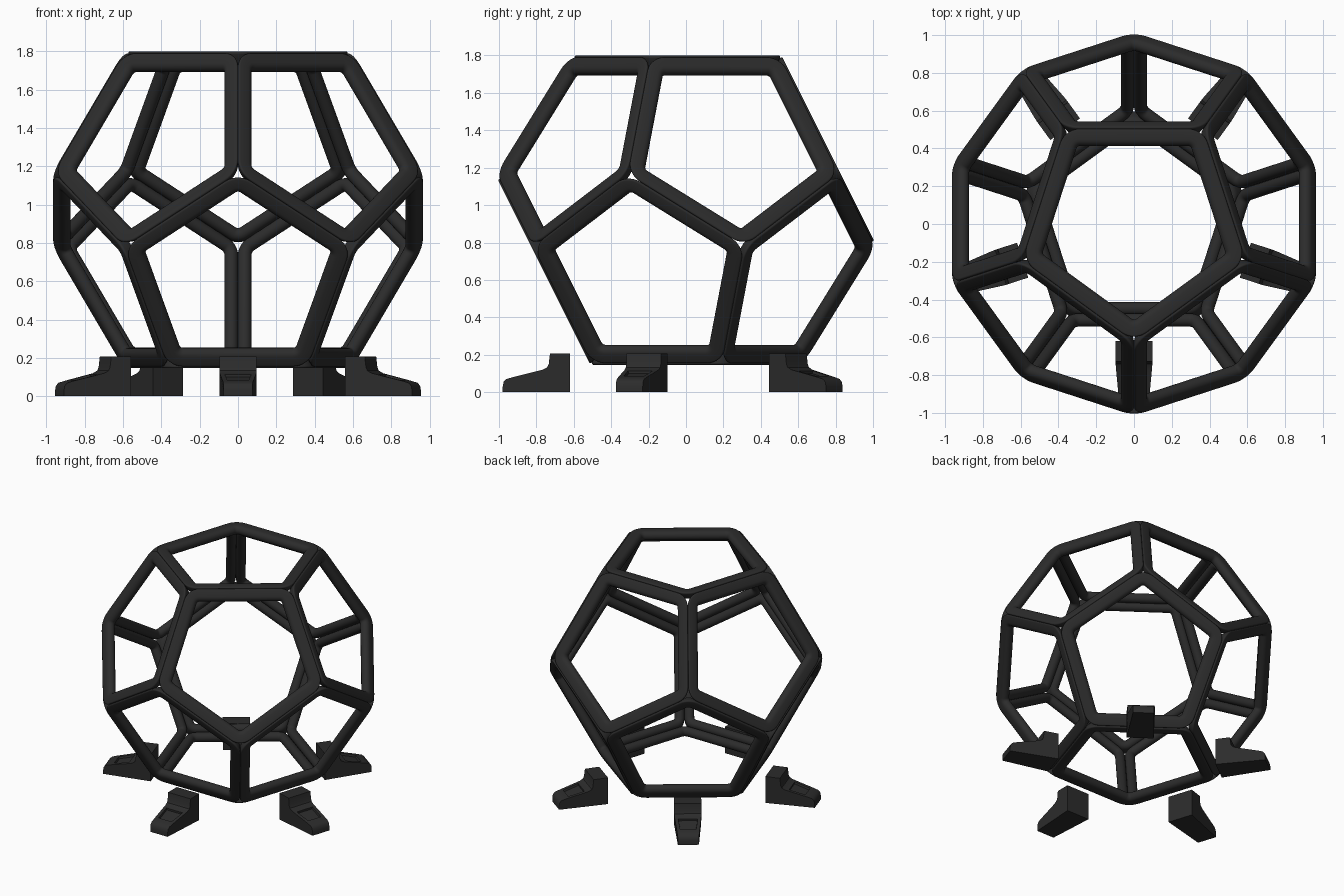
import bpy, bmesh, math
from math import sin, cos, pi, radians, sqrt
from mathutils import Vector, Matrix

if "Cube" in bpy.data.objects:
    bpy.data.objects.remove(bpy.data.objects["Cube"])

mat = bpy.data.materials.new("dark_plastic")
mat.diffuse_color = (0.025, 0.025, 0.025, 1)
mat.use_nodes = True
mat.node_tree.nodes["Principled BSDF"].inputs["Base Color"].default_value = mat.diffuse_color

CENTRE = Vector((0, 0, 0.973))
R = 1.022                              # radius of the widest ring of corners
PHI = (1 + sqrt(5)) / 2
EDGE = 2 * R / PHI * sin(pi / 5)
H = 1.11352 * EDGE                     # centre to face distance
APO = R / PHI * cos(pi / 5)            # face apothem
TUBE, LIP, BEND = 0.035, 0.009, 0.055


def make_object(name, bm, angle):
    bmesh.ops.recalc_face_normals(bm, faces=bm.faces[:])
    mesh = bpy.data.meshes.new(name)
    bm.to_mesh(mesh)
    bm.free()
    mesh.materials.append(mat)
    ob = bpy.data.objects.new(name, mesh)
    bpy.context.collection.objects.link(ob)
    bpy.ops.object.select_all(action='DESELECT')
    ob.select_set(True)
    bpy.context.view_layer.objects.active = ob
    bpy.ops.object.shade_smooth_by_angle(angle=radians(angle))
    return ob


def arc(cu, cv, r, a0, a1, n):
    return [(cu + r * cos(radians(a0 + (a1 - a0) * i / n)),
             cv + r * sin(radians(a0 + (a1 - a0) * i / n))) for i in range(n + 1)]


# Tube section: round inside, mitred against the neighbouring ring outside
k = 1 / math.tan(radians(29.14))
ou = APO - k * TUBE
profile = arc(ou, H - TUBE, TUBE, 90, 328.3, 14)
profile += arc(APO - k * LIP, H - LIP, LIP, -31.7, 90, 4)


# Pentagon ring with rounded corners, one edge facing local +Y
def ring_mesh():
    bm = bmesh.new()
    loops = []
    corner_r = (ou - BEND) / cos(pi / 5)
    for c in range(5):
        mid = -pi / 2 + c * 2 * pi / 5
        for s in range(8):
            a = mid + (s / 7 - 0.5) * 2 * pi / 5
            loops.append([bm.verts.new((corner_r * cos(mid) + (BEND + u - ou) * cos(a),
                                        corner_r * sin(mid) + (BEND + u - ou) * sin(a), v))
                          for u, v in profile])
    n = len(profile)
    for i, la in enumerate(loops):
        lb = loops[(i + 1) % len(loops)]
        for j in range(n):
            bm.faces.new((la[j], la[(j + 1) % n], lb[(j + 1) % n], lb[j]))
    return bm


ring = make_object("pentagon_ring_top", ring_mesh(), 40)


# Place twelve rings on the dodecahedron faces
def orient(y, z):
    x = y.cross(z)
    m = Matrix((x, y, z)).transposed().to_4x4()
    m.translation = CENTRE
    return m


faces = [(Vector((0, 1, 0)), Vector((0, 0, 1)))]
S, C = 2 / sqrt(5), 1 / sqrt(5)
for i in range(5):
    a = pi / 2 + i * 2 * pi / 5
    out = Vector((cos(a), sin(a), 0))
    up = Vector((0, 0, 1))
    faces.append((up * S - out * C, out * S + up * C))
frames = faces + [(-y, -z) for y, z in faces]
for i, (y, z) in enumerate(frames):
    ob = ring
    if i:
        ob = bpy.data.objects.new(f"pentagon_ring_{i}", ring.data)
        bpy.context.collection.objects.link(ob)
    ob.matrix_world = orient(y, z)


# Foot: side outline (radius, height) extruded across, narrowing to the toe
def foot_mesh():
    outline = [(0.62, 0), (0.62, 0.207), (0.727, 0.207), (0.734, 0.15), (0.742, 0.133),
               (0.765, 0.12), (0.93, 0.079), (0.96, 0.07), (0.975, 0.055), (0.98, 0.03), (0.98, 0)]
    bm = bmesh.new()

    def half(d):
        return 0.097 if d < 0.75 else 0.097 - 0.022 * (d - 0.75) / 0.23
    left = [bm.verts.new((d, -half(d), z)) for d, z in outline]
    right = [bm.verts.new((d, half(d), z)) for d, z in outline]
    bm.faces.new(left)
    bm.faces.new(right[::-1])
    n = len(outline)
    slope = None
    for i in range(n):
        j = (i + 1) % n
        f = bm.faces.new((left[i], right[i], right[j], left[j]))
        if i == 5:
            slope = f
    bmesh.ops.recalc_face_normals(bm, faces=bm.faces[:])
    # shallow pocket in the sloping toe
    bmesh.ops.inset_region(bm, faces=[slope], thickness=0.035, depth=0)
    bmesh.ops.inset_region(bm, faces=[slope], thickness=0.004, depth=-0.015)
    return bm


foot = make_object("foot_1", foot_mesh(), 35)
for i in range(5):
    ob = foot
    if i:
        ob = bpy.data.objects.new(f"foot_{i + 1}", foot.data)
        bpy.context.collection.objects.link(ob)
    ob.rotation_euler = (0, 0, -pi / 2 + i * 2 * pi / 5)
